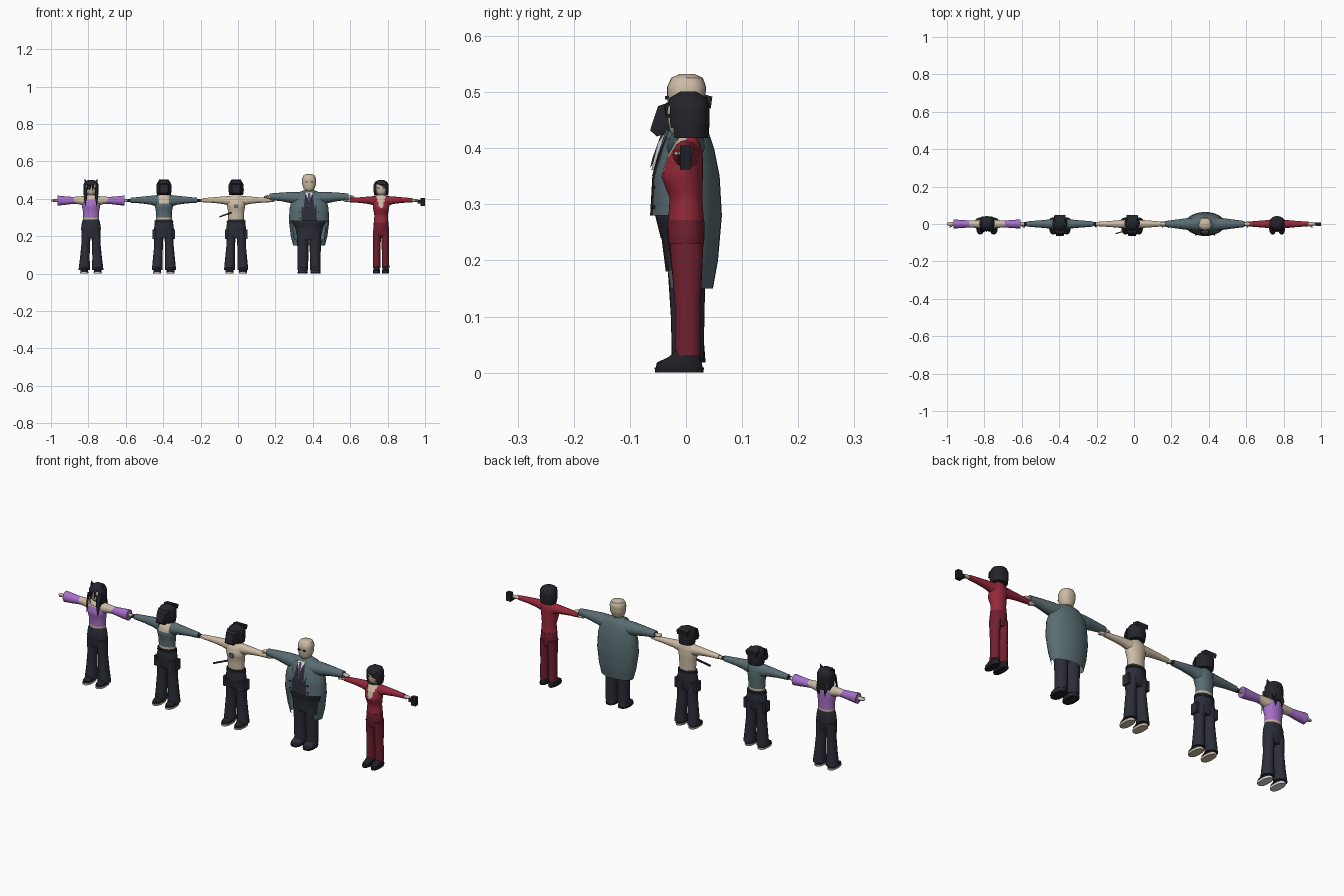
import bpy, bmesh, math
from mathutils import Vector

if "Cube" in bpy.data.objects:
    bpy.data.objects.remove(bpy.data.objects["Cube"])

COLOURS = {"hair_black": "24242B", "dark_cloth": "2C2E38", "skin": "CBBBA4", "teal": "596D72",
           "red": "96283A", "dark_red": "70202F", "lilac": "A670C8", "white": "D8D8DA",
           "shoe_black": "1F1F24", "tie_purple": "5A3A70"}


def lin(h):
    c = [int(h[i:i + 2], 16) / 255 for i in (0, 2, 4)]
    return [v / 12.92 if v < 0.04 else ((v + 0.055) / 1.055) ** 2.4 for v in c] + [1]


MATS = {}
for n, h in COLOURS.items():
    MATS[n] = bpy.data.materials.new(n)
    MATS[n].diffuse_color = lin(h)
OX, WHO = 0.0, ""


def finish(bm, name, mat, paint=(), cut=None, smooth=True):
    """Recolour or remove faces by rule, then make the object."""
    bmesh.ops.recalc_face_normals(bm, faces=bm.faces[:])
    if cut:
        bmesh.ops.delete(bm, geom=[f for f in bm.faces if cut(f.calc_center_median())], context='FACES')
    for i, (_, test) in enumerate(paint):
        for f in bm.faces:
            if test(f.calc_center_median()):
                f.material_index = i + 1
    me = bpy.data.meshes.new(WHO + name)
    bm.to_mesh(me)
    bm.free()
    for m in [mat] + [p[0] for p in paint]:
        me.materials.append(MATS[m])
    ob = bpy.data.objects.new(WHO + name, me)
    ob.location.x = OX
    bpy.context.collection.objects.link(ob)
    if smooth:
        bpy.context.view_layer.objects.active = ob
        ob.select_set(True)
        bpy.ops.object.shade_smooth_by_angle(angle=math.radians(42))
        ob.select_set(False)
    return ob


def tube(name, mat, rings, axis='z', n=24, power=1.0, sub=3, **kw):
    """Loft of ellipses; ring = (position, radius 1, radius 2, centre 1, centre 2)."""
    rings = [tuple(r) + (0,) * (5 - len(r)) for r in rings]
    full = []
    for a, b in zip(rings, rings[1:]):
        full += [[p + (q - p) * i / sub for p, q in zip(a, b)] for i in range(sub)]
    full.append(rings[-1])
    bm = bmesh.new()
    loops = []
    for p, r1, r2, c1, c2 in full:
        row = []
        for k in range(n):
            t = 2 * math.pi * k / n
            u = c1 + r1 * math.copysign(abs(math.cos(t)) ** power, math.cos(t))
            v = c2 + r2 * math.copysign(abs(math.sin(t)) ** power, math.sin(t))
            row.append(bm.verts.new((u, v, p) if axis == 'z' else (p, u, v)))
        loops.append(row)
    for a, b in zip(loops, loops[1:]):
        for k in range(n):
            bm.faces.new((a[k], a[(k + 1) % n], b[(k + 1) % n], b[k]))
    bm.faces.new(loops[0])
    bm.faces.new(loops[-1])
    return finish(bm, name, mat, **kw)


def hull(name, mat, pts):
    """Faceted solid around a few points: blocks, spikes, plates."""
    bm = bmesh.new()
    for p in pts:
        bm.verts.new(p)
    bmesh.ops.convex_hull(bm, input=bm.verts[:])
    return finish(bm, name, mat, smooth=False)


def box(name, mat, x0, x1, y0, y1, z0, z1):
    return hull(name, mat, [(x, y, z) for x in (x0, x1) for y in (y0, y1) for z in (z0, z1)])


def arms(name, mat, rings, n=16):
    for side, s in (("left_", 1), ("right_", -1)):
        tube(side + name, mat, [(s * r[0],) + tuple(r[1:]) for r in rings], 'x', n)


def legs(name, mat, rings, **kw):
    for side, s in (("left_", 1), ("right_", -1)):
        tube(side + name, mat, [(r[0], r[1], r[2], s * r[3], r[4]) for r in rings], **kw)


def hands(mat, x, z, length):
    arms("hand", mat, [(x - .01, .007, .007, 0, z), (x + length * .35, .011, .009, 0, z),
                       (x + length * .7, .011, .007, 0, z), (x + length, .005, .003, 0, z)], 12)
    arms("thumb", mat, [(x + length * .2, .004, .004, -.009, z), (x + length * .6, .003, .003, -.018, z)], 8)


def head(z0=.42, h=.072, w=.032):
    tube("head", "skin", [(z0, .013, .018, 0, -.003), (z0 + h * .15, w * .78, .027, 0, -.002),
                          (z0 + h * .4, w, .033), (z0 + h * .75, w, .035, 0, .001),
                          (z0 + h * .93, w * .8, .028, 0, .002), (z0 + h, w * .4, .014, 0, .002)], power=.85)
    tube("neck", "skin", [(z0 - .03, .014, .014, 0, .004), (z0 + .012, .013, .013, 0, .004)])


def eyes(z, y=-.0345, dx=.014):
    for s in (1, -1):
        box("eye", "hair_black", s * dx - .006, s * dx + .006, y, y + .006, z - .003, z + .003)


def hair(bottom, opening, top_z=.47):
    """Hair shell open in front of the face."""
    tube("hair", "hair_black", [(bottom, .037, .034, 0, .005), (.445, .041, .038, 0, .004),
                                (.475, .04, .038, 0, .004), (.49, .033, .033, 0, .004), (.501, .014, .014, 0, .004)],
         n=32, power=.9, cut=lambda c: c.y < 0 and abs(c.x) < opening and c.z < top_z)


def shoes(x, sole, upper="shoe_black", w=.021):
    legs("shoe", upper, [(.008, w, .042, x, -.012), (.018, w, .04, x, -.012),
                         (.028, w * .9, .028, x, -.003), (.042, w * .75, .02, x, .003)], power=.8)
    legs("sole", sole, [(0, w, .043, x, -.012), (.009, w * 1.05, .044, x, -.012)], power=.8, sub=1)


def trousers(flare):
    tube("trouser_hips", "dark_cloth", [(.19, .045, .026), (.24, .053, .034), (.27, .049, .033), (.29, .043, .03)])
    legs("trouser_leg", "dark_cloth", [(.018, flare, .031, .036, .004), (.08, .026, .027, .033, .003),
                                       (.15, .023, .025, .029, .002), (.23, .026, .03, .026, 0)])


def torso(mat, **kw):
    tube("torso", mat, [(.285, .042, .03), (.33, .043, .031), (.365, .049, .035, 0, -.003),
                        (.395, .05, .03), (.412, .037, .022, 0, .003), (.422, .016, .014, 0, .004)], n=32, **kw)


ARM = [(.03, .024, .027, 0, .388), (.07, .02, .02, 0, .392), (.12, .016, .015, 0, .393), (.178, .012, .011, 0, .392)]

# --- figure with lilac sleeves and long hair ---
OX, WHO = -.786, "lilac_figure_"
head()
eyes(.455)
hair(.40, .024)
for s in (1, -1):
    hull("hair_tuft", "hair_black", [(s * .012, -.01, .485), (s * .034, -.01, .475), (s * .024, .015, .485), (s * .036, 0, .509)])
    hull("front_strand", "hair_black", [(s * .02, -.038, .46), (s * .038, -.025, .46), (s * .037, -.01, .45),
                                        (s * .022, -.043, .41), (s * .038, -.036, .40), (s * .03, -.042, .355)])
    hull("back_strand", "hair_black", [(s * .002, .04, .45), (s * .036, .02, .45), (s * .03, .04, .40), (s * .015, .035, .365)])
for x in (-.016, -.004, .011):
    hull("fringe_strand", "hair_black", [(x - .008, -.034, .482), (x + .008, -.034, .482), (x, -.044, .468), (x - .002, -.039, .443)])
torso("lilac", paint=[("skin", lambda c: c.z > .392 or c.z < .298)])
arms("arm", "skin", ARM)
arms("sleeve", "lilac", [(.065, .017, .018, 0, .392), (.10, .019, .019, 0, .391), (.14, .022, .023, 0, .39), (.178, .024, .027, 0, .39)])
hands("skin", .178, .391, .036)
trousers(.031)
shoes(.036, "white")

# --- two figures with cargo trousers and swept hair ---
for OX, WHO in ((-.396, "jacket_figure_"), (-.01, "shirt_figure_")):
    jacket = WHO.startswith("jacket")
    head()
    hair(.42, .03, .452)
    hull("swept_fringe", "hair_black", [(s * a, y, z) for s in (1, -1) for a, y, z in
                                        ((.034, -.02, .485), (.034, -.022, .45), (.022, -.05, .475),
                                         (.02, -.064, .432), (.022, -.052, .421), (.03, -.025, .43))])
    hull("back_tuft", "hair_black", [(s * a, y, z) for s in (1, -1) for a, y, z in
                                     ((.032, .02, .49), (.03, .047, .492), (.03, .044, .47), (.025, .01, .502))])
    if jacket:
        torso("teal", paint=[("skin", lambda c: (c.z > .375 and c.y < 0 and abs(c.x) < .028) or c.z > .415 or c.z < .30)])
    else:
        torso("skin")
        box("chest_patch", "teal", -.012, .010, -.041, -.034, .35, .37)
        hull("belt_stick", "dark_cloth", [(x, y + d, z + e) for x, y, z in ((-.09, -.052, .303), (-.025, -.033, .326))
                                          for d in (-.003, .003) for e in (-.004, .004)])
    arms("sleeve", "teal" if jacket else "skin", [(a, b * (1.15 if jacket else 1), c * (1.2 if jacket else 1), d, e) for a, b, c, d, e in ARM])
    hands("shoe_black" if jacket else "skin", .178, .391, .03)
    trousers(.029)
    tube("belt", "shoe_black", [(.272, .051, .035), (.284, .049, .034)], sub=1)
    for s in (1, -1):
        box("cargo_pocket", "dark_cloth", s * .044, s * .06, -.018, .02, .185, .235)
    shoes(.036, "skin")

# --- large figure in a long coat ---
OX, WHO = .38, "coat_figure_"
head(.44, .092, .037)
eyes(.49, -.037)
front = lambda c: c.y < 0 and abs(c.x) < .036
tube("coat", "teal", [(.15, .085, .044, 0, .004), (.20, .098, .054, 0, .003), (.28, .108, .064), (.35, .104, .06),
                      (.40, .092, .047, 0, .003), (.43, .066, .036, 0, .004), (.447, .025, .02, 0, .004)], n=32,
     paint=[("dark_cloth", lambda c: front(c) and c.z < .425)],
     cut=lambda c: c.z < .151 or (c.z < .27 and c.y < -.028))
tube("vest_belly", "dark_cloth", [(.24, .07, .045), (.28, .095, .055), (.34, .09, .05)])
hull("shirt_front", "white", [(-.021, -.034, .433), (.021, -.034, .433), (0, -.062, .36), (-.012, -.05, .41),
                              (.012, -.05, .41), (0, -.04, .37)])
hull("tie", "tie_purple", [(-.006, -.042, .432), (.006, -.042, .432), (-.008, -.059, .385), (.008, -.059, .385),
                           (0, -.064, .365), (0, -.04, .40)])
for s in (1, -1):
    hull("lapel", "teal", [(s * .018, -.034, .437), (s * .036, -.032, .43), (s * .044, -.05, .385), (s * .03, -.062, .345), (s * .03, -.05, .39)])
    for z in (.33, .295):
        box("coat_button", "shoe_black", s * .05 - .003, s * .05 + .003, -.061, -.055, z - .003, z + .003)
arms("coat_sleeve", "teal", [(.04, .036, .034, 0, .402), (.09, .032, .031, 0, .406), (.15, .024, .023, 0, .41), (.212, .016, .017, 0, .411)])
hands("skin", .212, .41, .03)
tube("trouser_hips", "dark_cloth", [(.18, .06, .036), (.25, .075, .045)])
legs("trouser_leg", "dark_cloth", [(.02, .028, .028, .033, .003), (.10, .029, .03, .033, .003), (.22, .032, .035, .033, 0)])
shoes(.034, "shoe_black", "dark_cloth", .026)

# --- figure in red with a short bob ---
OX, WHO = .765, "red_figure_"
head()
eyes(.458)
hair(.418, .026)
hull("side_fringe", "hair_black", [(-.03, -.028, .485), (.03, -.028, .485), (-.012, -.039, .475), (.028, -.036, .455), (.02, -.037, .475)])
tube("top", "red", [(.27, .039, .032), (.31, .036, .029), (.35, .043, .037, 0, -.007), (.385, .046, .032, 0, -.002),
                    (.41, .034, .022, 0, .003), (.422, .016, .014, 0, .004)], n=40, sub=4,
     paint=[("skin", lambda c: c.y < 0 and c.z > .35 and abs(c.x) < .008 + (c.z - .35) * .3)])
arms("sleeve", "red", [(a * .94, b, c, d, e) for a, b, c, d, e in ARM])
hands("skin", .167, .391, .036)
box("handset", "shoe_black", .21, .235, -.011, .009, .362, .405)
box("handset_grip", "shoe_black", .195, .215, -.009, .007, .375, .393)
tube("trouser_hips", "dark_red", [(.20, .036, .027), (.24, .042, .033), (.272, .0395, .0325)])
legs("trouser_leg", "dark_red", [(.03, .020, .023, .024, .003), (.12, .019, .023, .023, .003), (.23, .022, .03, .021, .001)])
shoes(.024, "shoe_black", w=.018)

for m in bpy.data.materials:
    if m.users and not m.is_grease_pencil:
        m.use_nodes = True
        m.node_tree.nodes["Principled BSDF"].inputs["Base Color"].default_value = m.diffuse_color
